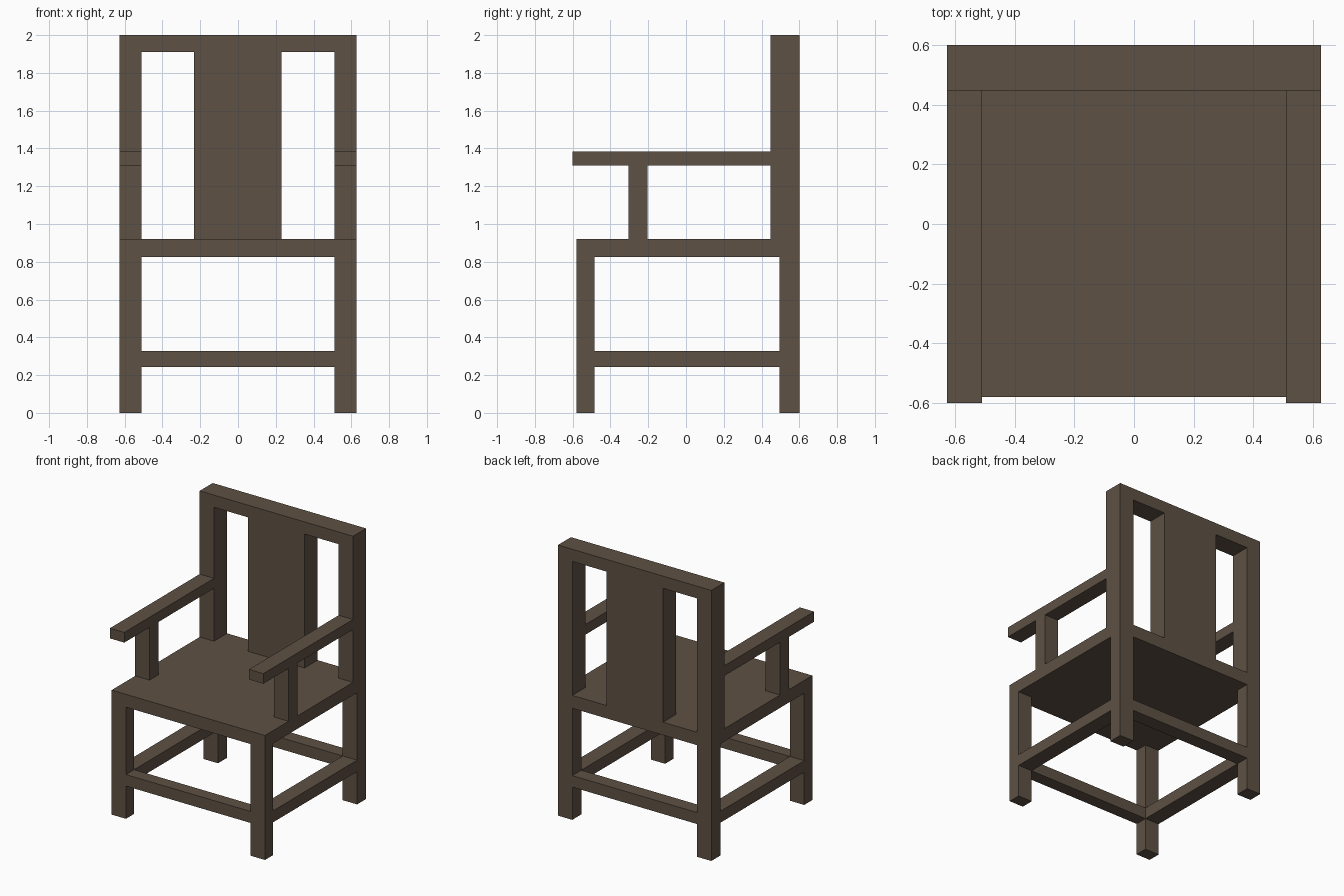
import bpy, bmesh

if "Cube" in bpy.data.objects:
    bpy.data.objects.remove(bpy.data.objects["Cube"])

wood = bpy.data.materials.new("dark brown wood")
wood.diffuse_color = (0.112, 0.082, 0.058, 1)
wood.use_nodes = True
wood.node_tree.nodes["Principled BSDF"].inputs["Base Color"].default_value = wood.diffuse_color


def box(name, x, y, z):
    """Axis-aligned box from (min, max) ranges."""
    bm = bmesh.new()
    bmesh.ops.create_cube(bm, size=1)
    for v in bm.verts:
        v.co = [r[0] if c < 0 else r[1] for c, r in zip(v.co, (x, y, z))]
    mesh = bpy.data.meshes.new(name)
    bm.to_mesh(mesh)
    bm.free()
    mesh.materials.append(wood)
    obj = bpy.data.objects.new(name, mesh)
    bpy.context.collection.objects.link(obj)


W, IN = 0.627, 0.51            # outer and inner half widths
FRONT = (-0.58, -0.485)        # front leg depth
REAR = (0.495, 0.6)            # rear leg depth
BACK = (0.448, 0.6)            # backrest depth
SEAT = (0.825, 0.92)
RAIL = (0.242, 0.327)          # stretcher heights

# Seat slab
box("seat", (-W, W), (-0.58, 0.6), SEAT)

# Parts repeated on both sides
for side, x in (("left", (-W, -IN)), ("right", (IN, W))):
    box(side + "_front_leg", x, FRONT, (0, SEAT[0]))
    box(side + "_rear_leg", x, REAR, (0, SEAT[0]))
    box(side + "_stretcher", x, (FRONT[1], REAR[0]), RAIL)
    box(side + "_back_post", x, BACK, (SEAT[1], 1.91))
    box(side + "_armrest", x, (-0.6, BACK[0]), (1.31, 1.385))
    box(side + "_arm_support", x, (-0.305, -0.203), (SEAT[1], 1.31))

# Cross stretchers
box("front_stretcher", (-IN, IN), FRONT, RAIL)
box("rear_stretcher", (-IN, IN), REAR, RAIL)

# Backrest
box("back_splat", (-0.232, 0.23), BACK, (SEAT[1], 1.91))
box("top_rail", (-W, W), BACK, (1.91, 2.0))
